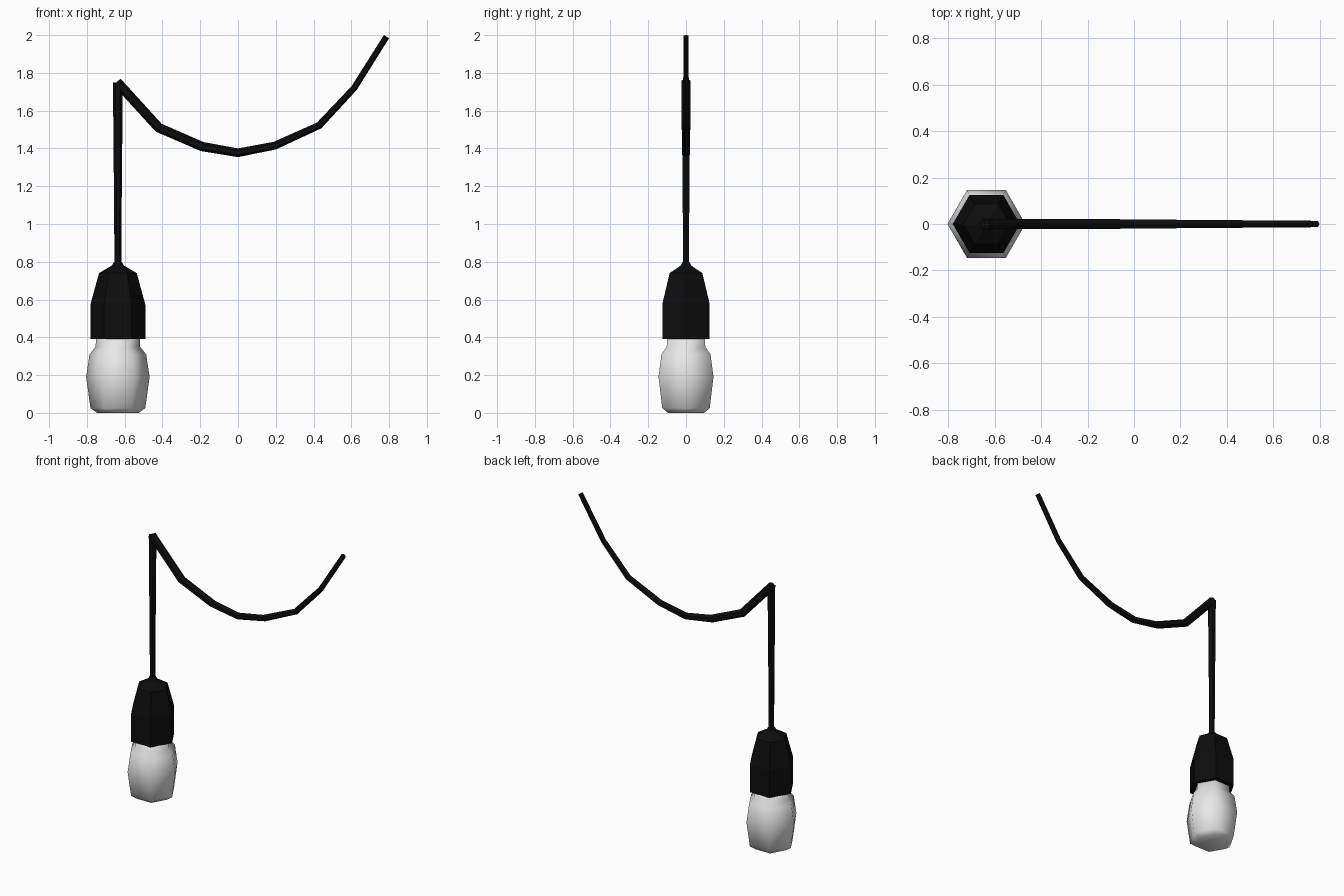
import bpy, bmesh
from math import cos, sin, tau
from mathutils import Vector

cube = bpy.data.objects.get("Cube")
if cube:
    bpy.data.objects.remove(cube, do_unlink=True)

SIDES = 6
LAMP_X = -0.636


def material(name, value):
    mat = bpy.data.materials.new(name)
    mat.use_nodes = True
    colour = (value, value, value, 1)
    mat.diffuse_color = colour
    mat.node_tree.nodes["Principled BSDF"].inputs["Base Color"].default_value = colour
    return mat


def tube(name, stations, mat, smooth=False):
    """Six-sided tube through (x, z, radius) stations, mitred at its bends, with closed ends."""
    points = [Vector((x, 0, z)) for x, z, r in stations]
    bm = bmesh.new()
    rings = []
    for i, (point, (x, z, radius)) in enumerate(zip(points, stations)):
        before = points[max(i - 1, 0)]
        after = points[min(i + 1, len(points) - 1)]
        along = (after - before).normalized()
        side = Vector((along.z, 0, -along.x))
        ring = []
        for k in range(SIDES):
            a = tau * k / SIDES
            offset = side * cos(a) + Vector((0, sin(a), 0))
            ring.append(bm.verts.new(point + offset * radius))
        rings.append(ring)
    for low, high in zip(rings, rings[1:]):
        for k in range(SIDES):
            n = (k + 1) % SIDES
            bm.faces.new((low[k], low[n], high[n], high[k]))
    bm.faces.new(rings[0])
    bm.faces.new(rings[-1])
    bmesh.ops.recalc_face_normals(bm, faces=bm.faces)
    mesh = bpy.data.meshes.new(name)
    bm.to_mesh(mesh)
    bm.free()
    mesh.materials.append(mat)
    for face in mesh.polygons:
        face.use_smooth = smooth
    obj = bpy.data.objects.new(name, mesh)
    bpy.context.collection.objects.link(obj)
    return obj


def lathe(name, profile, mat, smooth=False):
    return tube(name, [(LAMP_X, z, r) for z, r in profile], mat, smooth)


black = material("black rubber", 0.004)
white = material("frosted white glass", 0.8)

# Glass bulb, its neck running up inside the socket
lathe("bulb", [(0, 0.11), (0.025, 0.145), (0.19, 0.168), (0.31, 0.15),
               (0.35, 0.118), (0.41, 0.115)], white, smooth=True)

# Lamp socket
lathe("socket", [(0.39, 0.145), (0.575, 0.145), (0.74, 0.1),
                 (0.78, 0.032), (0.8, 0.02)], black)

# Hanging cord
lathe("hanging_cord", [(0.77, 0.018), (1.08, 0.02), (1.4, 0.023),
                       (1.75, 0.026)], black)

# Sagging cord, thinner towards its free end
tube("sagging_cord", [(-0.641, 1.752, 0.026), (-0.42, 1.51, 0.026),
                      (-0.19, 1.41, 0.025), (0, 1.377, 0.023),
                      (0.195, 1.415, 0.021), (0.43, 1.522, 0.019),
                      (0.615, 1.72, 0.017), (0.786, 1.992, 0.016)], black)
